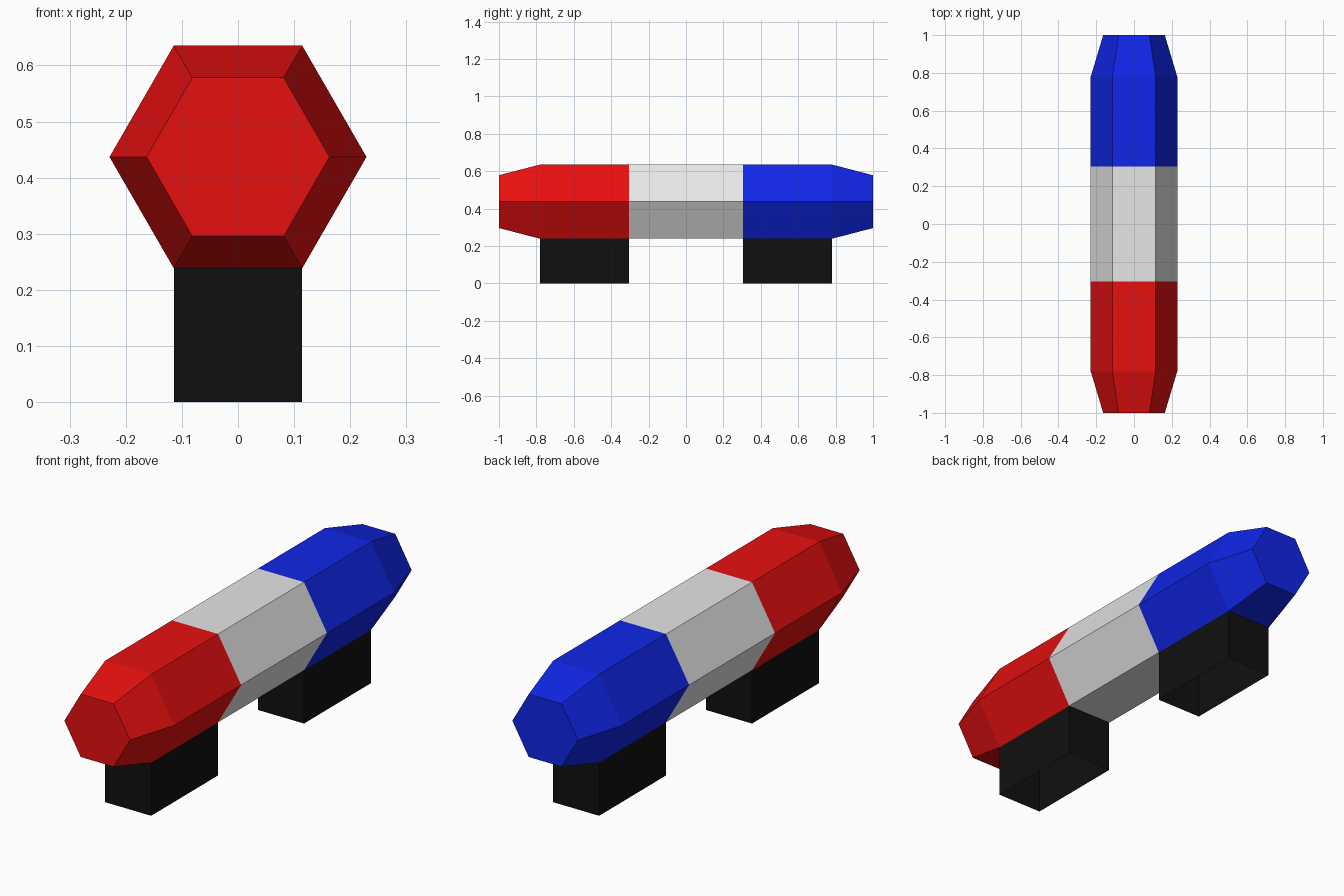
import bpy, bmesh, math

if "Cube" in bpy.data.objects:
    bpy.data.objects.remove(bpy.data.objects["Cube"])

CENTRE_Z = 0.437
R_BODY, R_TIP = 0.229, 0.163


def material(name, rgb):
    m = bpy.data.materials.new(name)
    m.diffuse_color = (*rgb, 1.0)
    m.use_nodes = True
    m.node_tree.nodes["Principled BSDF"].inputs["Base Color"].default_value = m.diffuse_color
    return m


mats = [
    material("red", (0.80, 0.005, 0.005)),
    material("light_grey", (0.79, 0.79, 0.79)),
    material("blue", (0.005, 0.019, 0.80)),
    material("black", (0.005, 0.005, 0.005)),
]

bm = bmesh.new()

# Hexagonal bar: rings along y, tapered at both tips
stations = [(-1.0, R_TIP), (-0.78, R_BODY), (-0.305, R_BODY),
            (0.305, R_BODY), (0.78, R_BODY), (1.0, R_TIP)]
rings = []
for y, r in stations:
    rings.append([bm.verts.new((r * math.cos(i * math.pi / 3), y,
                                CENTRE_Z + r * math.sin(i * math.pi / 3)))
                  for i in range(6)])
for a, b in zip(rings, rings[1:]):
    for i in range(6):
        j = (i + 1) % 6
        bm.faces.new((a[i], b[i], b[j], a[j]))
bm.faces.new(rings[0])
bm.faces.new(rings[-1][::-1])
bmesh.ops.recalc_face_normals(bm, faces=bm.faces[:])

# Colour bands by position along the bar
for f in bm.faces:
    y = f.calc_center_median().y
    f.material_index = 0 if y < -0.305 else 2 if y > 0.305 else 1

# Feet: extrude the underside of each coloured section to the ground, open below
undersides = [f for f in bm.faces
              if f.normal.z < -0.99 and 0.4 < abs(f.calc_center_median().y) < 0.7]
for f in undersides:
    before = set(bm.faces)
    new = bmesh.ops.extrude_discrete_faces(bm, faces=[f])["faces"][0]
    for v in new.verts:
        v.co.z = 0.0
    for side in set(bm.faces) - before:
        side.material_index = 3
    bmesh.ops.delete(bm, geom=[new], context='FACES_ONLY')

mesh = bpy.data.meshes.new("light_bar")
bm.to_mesh(mesh)
bm.free()
for m in mats:
    mesh.materials.append(m)
bpy.context.collection.objects.link(bpy.data.objects.new("light_bar", mesh))
